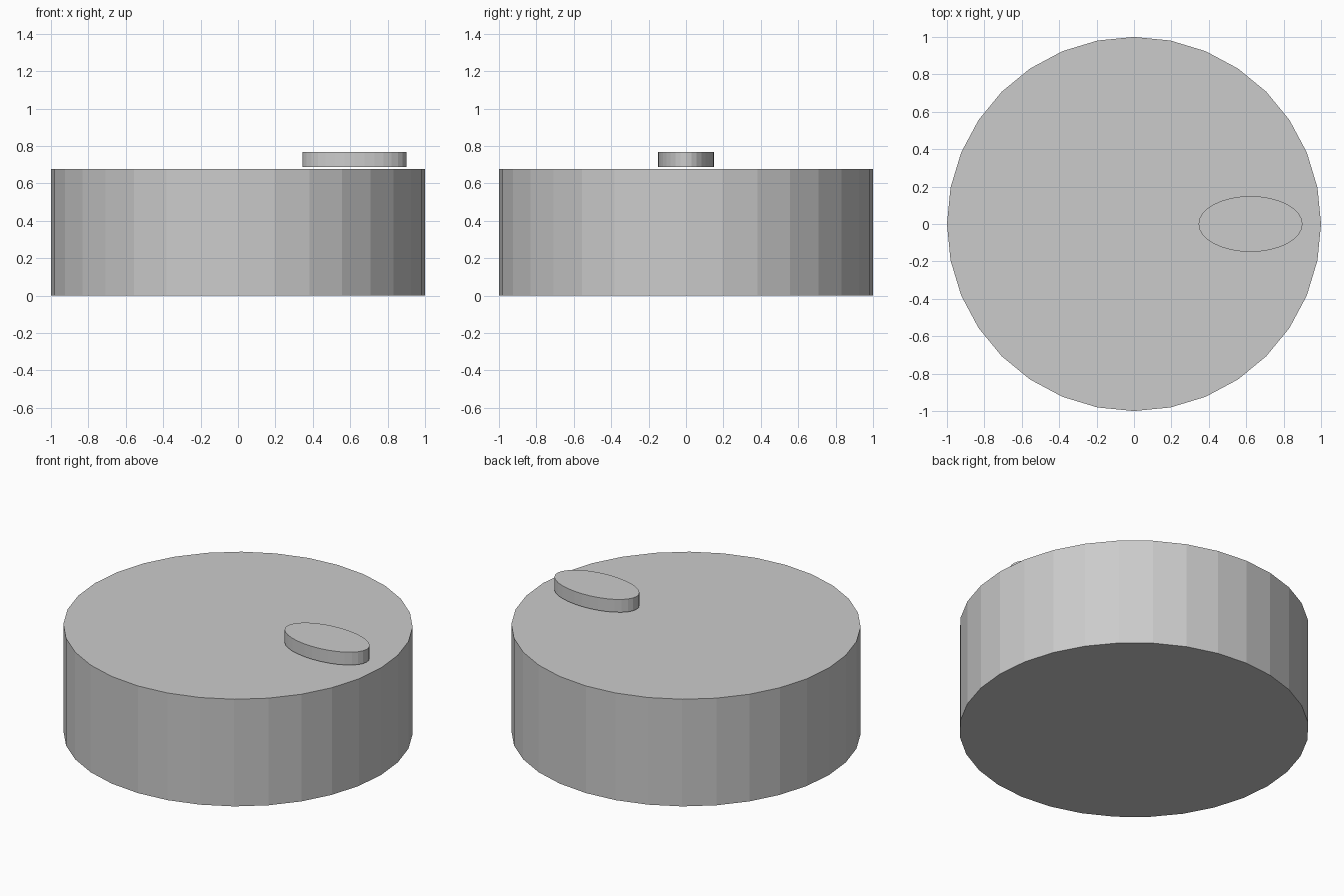
import bpy

if "Cube" in bpy.data.objects:
    bpy.data.objects.remove(bpy.data.objects["Cube"])


def disc(name, centre, radii, z0, z1, sides=32):
    """Flat-shaded (elliptical) cylinder between two heights."""
    bpy.ops.mesh.primitive_cylinder_add(
        vertices=sides, radius=1, depth=1,
        location=(centre[0], centre[1], (z0 + z1) / 2))
    ob = bpy.context.object
    ob.name = name
    ob.scale = (radii[0], radii[1], z1 - z0)
    bpy.ops.object.transform_apply(location=False, rotation=False, scale=True)
    return ob


# Large round body
disc("round_body", (0, 0), (1, 1), 0, 0.677)

# Oval button hovering just above the top face
disc("oval_button", (0.623, 0), (0.278, 0.149), 0.687, 0.768)
